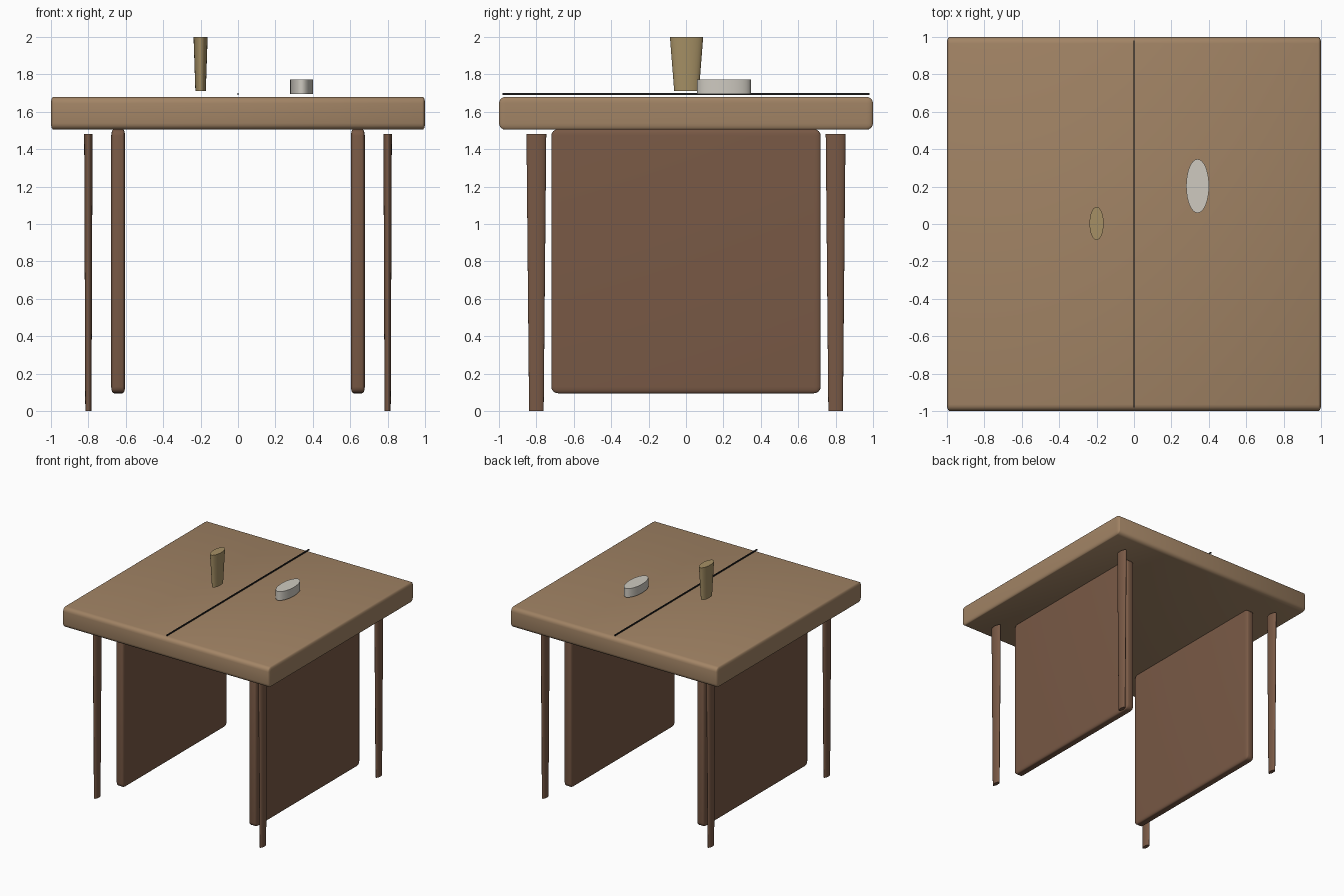
import bpy, bmesh
from mathutils import Matrix

if "Cube" in bpy.data.objects:
    bpy.data.objects.remove(bpy.data.objects["Cube"])

SQUASH = 0.4  # the model is compressed along x, so rounds are elliptical


def material(name, rgb):
    m = bpy.data.materials.new(name)
    m.diffuse_color = (*rgb, 1)
    m.use_nodes = True
    m.node_tree.nodes["Principled BSDF"].inputs["Base Color"].default_value = m.diffuse_color
    return m


top_wood = material("top_wood", (0.36, 0.23, 0.13))
leg_wood = material("leg_wood", (0.19, 0.10, 0.06))
dark = material("dark", (0.02, 0.02, 0.02))
brass = material("brass", (0.38, 0.28, 0.13))
ceramic = material("ceramic", (0.62, 0.59, 0.53))


def finish(name, bm, loc, mat):
    me = bpy.data.meshes.new(name)
    bm.to_mesh(me)
    bm.free()
    ob = bpy.data.objects.new(name, me)
    bpy.context.collection.objects.link(ob)
    ob.location = loc
    me.materials.append(mat)
    bpy.ops.object.select_all(action='DESELECT')
    ob.select_set(True)
    bpy.context.view_layer.objects.active = ob
    bpy.ops.object.shade_smooth_by_angle(angle=0.6)
    return ob


def box(name, loc, size, mat, bevel=0.0):
    bm = bmesh.new()
    bmesh.ops.create_cube(bm, size=1)
    bmesh.ops.scale(bm, vec=(size[0] / SQUASH, size[1], size[2]), verts=bm.verts)
    if bevel:
        bmesh.ops.bevel(bm, geom=bm.edges[:], offset=bevel, segments=4,
                        profile=0.5, affect='EDGES')
    bmesh.ops.scale(bm, vec=(SQUASH, 1, 1), verts=bm.verts)
    return finish(name, bm, loc, mat)


def taper(name, x, y, z0, z1, r0, r1, mat):
    bm = bmesh.new()
    bmesh.ops.create_cone(bm, cap_ends=True, segments=32, radius1=r0,
                          radius2=r1, depth=z1 - z0)
    bmesh.ops.scale(bm, vec=(SQUASH * 1.06, 1, 1), verts=bm.verts)
    return finish(name, bm, (x, y, (z0 + z1) / 2), mat)


# Table top and centre seam
box("table_top", (0, 0, 1.592), (2, 2, 0.176), top_wood, 0.035)
box("centre_seam", (0, 0, 1.695), (0.008, 1.96, 0.01), dark)

# Hanging leaves and legs
for sx, side in ((-1, "left"), (1, "right")):
    box(f"{side}_drop_leaf", (sx * 0.641, 0, 0.801), (0.074, 1.44, 1.412),
        leg_wood, 0.035)
    for sy, end in ((-1, "front"), (1, "back")):
        taper(f"{end}_{side}_leg", sx * 0.8, sy * 0.8, 0, 1.48,
              0.039, 0.053, leg_wood)

# Items on the table
taper("cup", -0.2, 0.003, 1.71, 2.0, 0.066, 0.089, brass)
taper("dish", 0.34, 0.203, 1.695, 1.772, 0.144, 0.144, ceramic)
